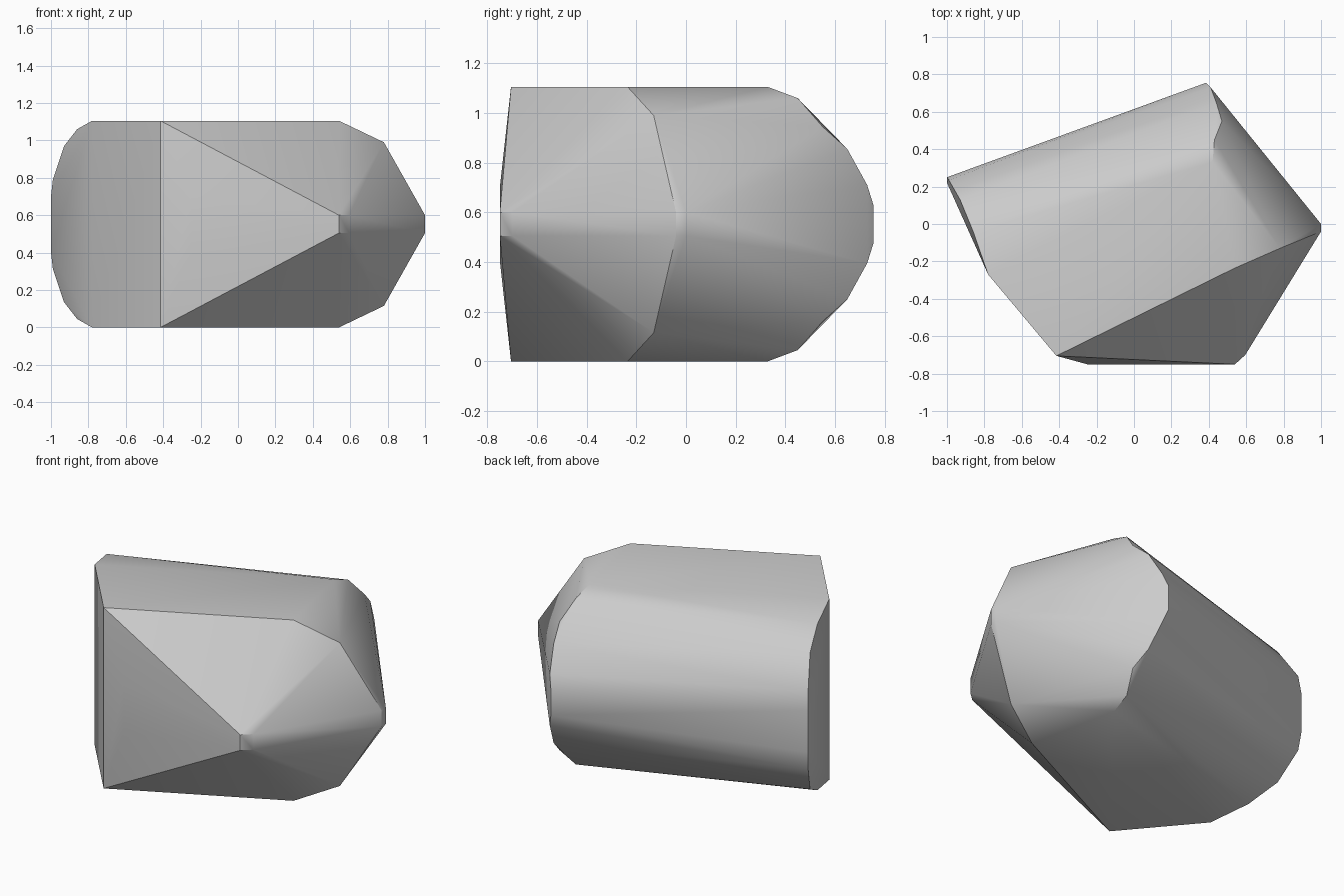
import bpy
import bmesh
import math

cube = bpy.data.objects.get("Cube")
if cube:
    bpy.data.objects.remove(cube, do_unlink=True)

HEIGHT = 1.105

# Upper half of the faceted block; the lower half is its mirror image
left_end = [(-1, .25, .68), (-1, .22, .7), (-.99, .235, .79), (-.93, .13, .97),
            (-.86, -.04, 1.06), (-.78, -.27, HEIGHT)]
front_edge = [(-.415, -.705, HEIGHT), (-.25, -.75, .7), (.54, -.75, .6), (.595, -.7, .6)]
right_tip = [(1, -.04, .6), (1, 0, .6), (.78, -.13, .99), (.54, -.235, HEIGHT)]
back_arc = [(.65, .1, 1.0), (.53, .33, 1.0), (.42, .33, HEIGHT), (.43, .45, 1.06),
            (.47, .55, .945), (.44, .65, .855), (.41, .73, .71), (.385, .755, .63)]

# Wrap a convex shell around both halves
bm = bmesh.new()
for x, y, z in left_end + front_edge + right_tip + back_arc:
    bm.verts.new((x, y, z))
    bm.verts.new((x, y, HEIGHT - z))
hull = bmesh.ops.convex_hull(bm, input=bm.verts[:])
loose = {v for v in hull["geom_interior"] + hull["geom_unused"]
         if isinstance(v, bmesh.types.BMVert)}
bmesh.ops.delete(bm, geom=list(loose), context="VERTS")
bmesh.ops.dissolve_limit(bm, angle_limit=math.radians(1), verts=bm.verts[:], edges=bm.edges[:])
bmesh.ops.recalc_face_normals(bm, faces=bm.faces[:])

mesh = bpy.data.meshes.new("faceted_block")
bm.to_mesh(mesh)
bm.free()
block = bpy.data.objects.new("faceted_block", mesh)
bpy.context.collection.objects.link(block)

# Plain grey surface
grey = bpy.data.materials.new("plain_grey")
grey.use_nodes = True
color = (.6, .6, .6, 1)
grey.diffuse_color = color
grey.node_tree.nodes["Principled BSDF"].inputs["Base Color"].default_value = color
mesh.materials.append(grey)

# Soft shading over the rounded back, crisp main edges
bpy.ops.object.select_all(action="DESELECT")
block.select_set(True)
bpy.context.view_layer.objects.active = block
bpy.ops.object.shade_smooth_by_angle(angle=math.radians(30))
